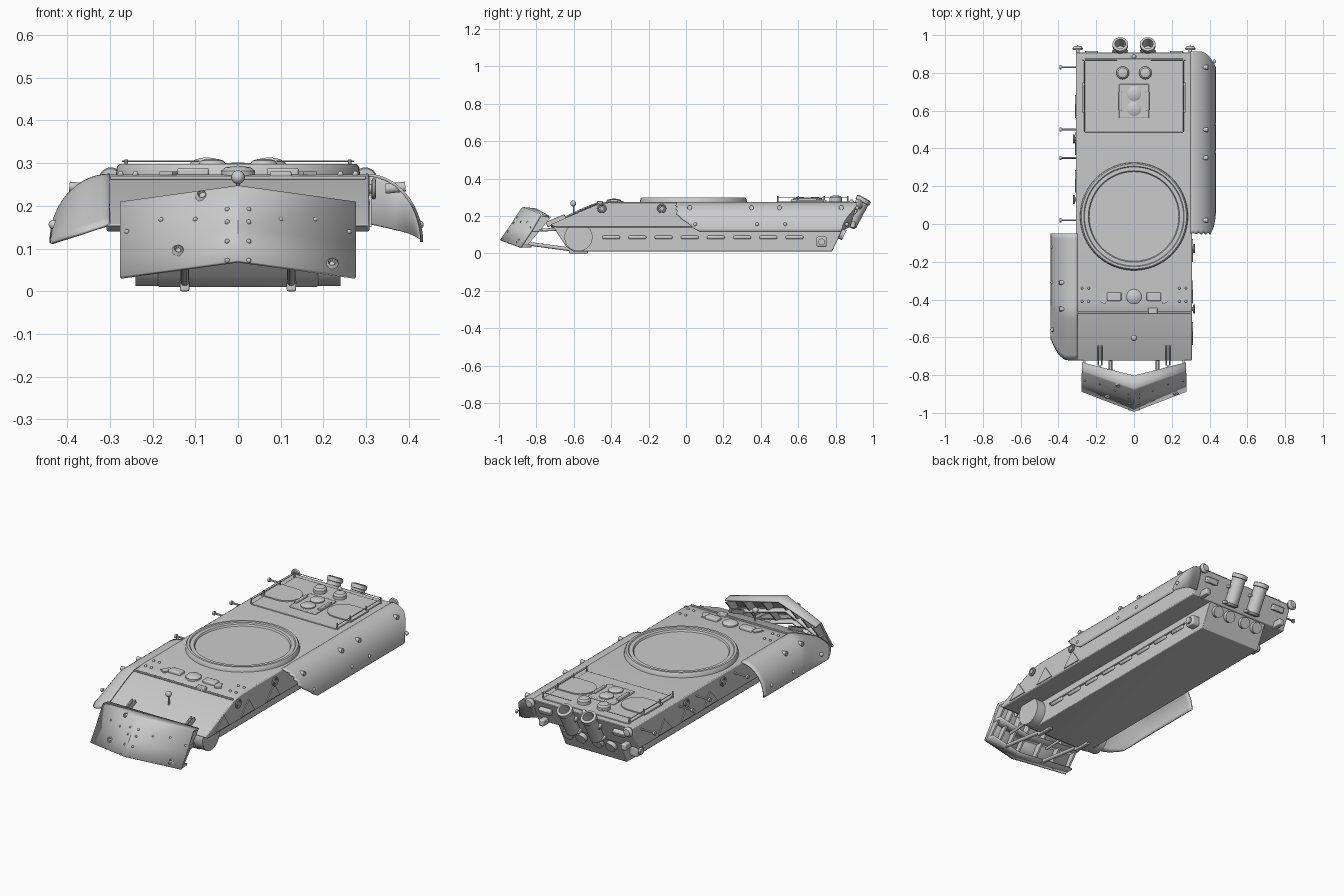
import bpy, bmesh, math
from mathutils import Vector, Matrix


def finish(name, bm, bevel=0, solid=0, angle=35):
    bmesh.ops.remove_doubles(bm, verts=bm.verts, dist=1e-5)
    bmesh.ops.recalc_face_normals(bm, faces=bm.faces)
    me = bpy.data.meshes.new(name)
    bm.to_mesh(me)
    bm.free()
    me.shade_smooth()
    me.set_sharp_from_angle(angle=math.radians(angle))
    ob = bpy.data.objects.new(name, me)
    bpy.context.collection.objects.link(ob)
    if solid:
        m = ob.modifiers.new("thickness", 'SOLIDIFY')
        m.thickness, m.offset = solid, 0
    if bevel:
        m = ob.modifiers.new("bevel", 'BEVEL')
        m.width, m.segments = bevel, 2
    return ob


def box(name, loc, dims, rx=0, rz=0, bevel=0):
    bm = bmesh.new()
    mat = (Matrix.Translation(loc) @ Matrix.Rotation(rz, 4, 'Z') @ Matrix.Rotation(rx, 4, 'X')
           @ Matrix.Diagonal((*dims, 1)))
    bmesh.ops.create_cube(bm, size=1, matrix=mat)
    return finish(name, bm, bevel)


def prism(name, pts, x0, x1, bevel=0):
    """Extrude a (y, z) outline along x."""
    bm = bmesh.new()
    f = bm.faces.new([bm.verts.new((x0, y, z)) for y, z in pts])
    ext = bmesh.ops.extrude_face_region(bm, geom=[f])['geom']
    bmesh.ops.translate(bm, vec=(x1 - x0, 0, 0), verts=[g for g in ext if isinstance(g, bmesh.types.BMVert)])
    return finish(name, bm, bevel)


def lathe(name, prof, loc, axis=(0, 0, 1), n=24):
    """Revolve (radius, height) points around an axis."""
    bm = bmesh.new()
    vs = [bm.verts.new((r, 0, h)) for r, h in prof]
    es = [bm.edges.new(p) for p in zip(vs, vs[1:])]
    bmesh.ops.spin(bm, geom=vs + es, cent=(0, 0, 0), axis=(0, 0, 1), angle=2 * math.pi, steps=n)
    rot = Vector(axis).to_track_quat('Z', 'Y').to_matrix().to_4x4()
    bmesh.ops.transform(bm, matrix=Matrix.Translation(loc) @ rot, verts=bm.verts)
    return finish(name, bm)


def rod(name, a, b, r, n=16):
    d = Vector(b) - Vector(a)
    return lathe(name, [(0, 0), (r, 0), (r, d.length), (0, d.length)], a, d, n)


def dome(name, loc, r, h, axis=(0, 0, 1), n=16):
    prof = [(0, 0)] + [(r * math.cos(i * math.pi / 10), h * math.sin(i * math.pi / 10)) for i in range(6)]
    return lathe(name, prof, loc, axis, n)


def ball(name, loc, r):
    bm = bmesh.new()
    bmesh.ops.create_uvsphere(bm, u_segments=16, v_segments=10, radius=r, matrix=Matrix.Translation(loc))
    return finish(name, bm)


def ring(name, loc, axis, r=0.02, t=0.005):
    prof = [(r + t * math.cos(i * math.pi / 4), t * math.sin(i * math.pi / 4)) for i in range(9)]
    return lathe(name, prof, loc, axis, 16)


def sheet(name, fn, us, vs, thick):
    bm = bmesh.new()
    g = [[bm.verts.new(fn(u, v)) for v in vs] for u in us]
    for a, b in zip(g, g[1:]):
        for i in range(len(vs) - 1):
            bm.faces.new((a[i], b[i], b[i + 1], a[i + 1]))
    return finish(name, bm, solid=thick)


# Hull: wide upper body over a narrow lower tub
prism("upper_hull", [(-0.725, 0.155), (-0.47, 0.264), (-0.40, 0.274), (0.91, 0.274), (0.85, 0.14), (-0.70, 0.14)],
      -0.308, 0.308, 0.005)
prism("lower_hull", [(-0.715, 0.15), (-0.64, 0.035), (-0.60, 0.01), (0.78, 0.01), (0.845, 0.145)], -0.187, 0.187, 0.003)


# Curved fenders: front left and rear right
def front_fender(u, v):
    t = u * math.pi / 2
    x, za = 0.30 + 0.138 * math.sin(t), 0.115 + 0.157 * math.cos(t)
    yf = -0.72 + 0.11 * max(0, (x - 0.35) / 0.088) ** 2
    zf = 0.157 - 0.045 * (x - 0.30) / 0.138
    y = -0.05 + (yf + 0.05) * v
    k = max(0, (v - 0.62) / 0.38) ** 1.15
    return (-x, y, za + (zf - za) * k)


def rear_fender(u, v):
    t = u * math.pi / 2
    x, za = 0.30 + 0.13 * math.sin(t), 0.115 + 0.157 * math.cos(t)
    ys = -0.05 + 0.12 * max(0, (0.205 - za) / 0.09) + 0.006 * math.sin(u * 40)
    ye = 0.91 - 0.08 * max(0, (x - 0.35) / 0.08) ** 2
    if v > 1:
        return (x, ye - 0.045 * (1 - u), min(za, 0.16 - 0.045 * u))
    return (x, ys + (ye - ys) * v, za)


us = [i / 14 for i in range(15)]
sheet("front_left_fender", front_fender, us, [i / 24 for i in range(25)], 0.007)
sheet("rear_right_fender", rear_fender, us, [0, 0.02, 0.3, 0.6, 0.9, 0.97, 1, 1.1], 0.007)

# Turret ring
lathe("turret_ring", [(0, 0.012), (0.237, 0.012), (0.242, 0.021), (0.262, 0.021), (0.266, 0.026), (0.278, 0.026),
                      (0.284, 0.018), (0.286, 0)], (0, 0.04, 0.272), n=64)

# Engine deck with side grilles and central hatch cluster
box("engine_deck_plate", (0, 0.68, 0.275), (0.52, 0.39, 0.008), bevel=0.002)
for s in (-1, 1):
    box("grille_cover", (s * 0.223, 0.67, 0.281), (0.10, 0.16, 0.008))
    rod("grille_cover_end", (s * 0.172, 0.67, 0.277), (s * 0.172, 0.67, 0.285), 0.08, 32)
    lathe("filler_cap", [(0, 0), (0.034, 0), (0.034, 0.02), (0.026, 0.03), (0.012, 0.034), (0, 0.034)],
          (s * 0.06, 0.80, 0.276))
    for y in (0.49, 0.60, 0.74, 0.865):
        rod("deck_post", (s * 0.262, y, 0.27), (s * 0.262, y, 0.308), 0.004, 8)
    rod("deck_side_rail", (s * 0.262, 0.49, 0.298), (s * 0.262, 0.865, 0.298), 0.002, 6)
    rod("deck_cross_rail", (s * 0.09, 0.865, 0.305), (s * 0.272, 0.865, 0.305), 0.002, 6)
    box("hatch_latch", (s * 0.072, 0.65, 0.288), (0.018, 0.10, 0.016), bevel=0.003)
box("hatch_base", (0, 0.65, 0.282), (0.16, 0.18, 0.012), bevel=0.004)
for y in (0.61, 0.69):
    lathe("hatch_cap", [(0, 0), (0.038, 0), (0.038, 0.008), (0.028, 0.014), (0, 0.016)], (0, y, 0.286))
ball("deck_knob", (0, 0.885, 0.276), 0.012)

# Driver hatch with periscopes, hinge line and lamp on the front plate
lathe("driver_hatch", [(0, 0), (0.04, 0), (0.04, 0.012), (0.03, 0.02), (0, 0.024)], (0, -0.385, 0.27))
for s in (-1, 1):
    box("periscope", (s * 0.105, -0.385, 0.278), (0.075, 0.045, 0.022), bevel=0.006)
    box("periscope_wing", (s * 0.157, -0.395, 0.276), (0.035, 0.05, 0.008), rz=s * 0.5)
    for x in (0.24, 0.275):
        for y in (-0.34, -0.41):
            dome("deck_bolt", (s * x, y, 0.272), 0.007, 0.01, n=10)
box("front_hinge_line", (0, -0.47, 0.266), (0.60, 0.012, 0.008), bevel=0.002)
box("tow_bracket", (0.10, -0.46, 0.272), (0.05, 0.03, 0.018), bevel=0.004)
rod("lamp_post", (0, -0.60, 0.20), (0, -0.60, 0.262), 0.005, 10)
ball("front_lamp", (0, -0.603, 0.267), 0.016)

# Running gear remains: drive drums, idler mounts and side strips
for s in (-1, 1):
    rod("drive_drum", (s * 0.18, -0.575, 0.087), (s * 0.24, -0.575, 0.087), 0.075, 40)
    box("idler_mount", (s * 0.20, 0.725, 0.062), (0.06, 0.055, 0.055), bevel=0.008)
    rod("idler_axle", (s * 0.22, 0.725, 0.062), (s * 0.24, 0.725, 0.062), 0.018)
    box("side_strip", (s * 0.188, 0.09, 0.098), (0.012, 1.10, 0.006))
    for i in range(8):
        box("side_pad", (s * 0.189, -0.40 + i * 0.14, 0.086), (0.016, 0.095, 0.018), bevel=0.007)
    for y in (-0.45, -0.13):
        y = y if s > 0 else -y
        rod("lug_stub", (s * 0.30, y, 0.24), (s * 0.322, y, 0.24), 0.011)
        ring("lifting_ring", (s * 0.318, y, 0.24), (1, 0, 0))
    # Triangular stiffeners on the bare hull flank
    for y in (-0.58, -0.36, -0.14):
        y = y if s > 0 else -y * 0.9 + 0.1
        prism("flank_stiffener", [(y - 0.06, 0.15), (y + 0.06, 0.15), (y + 0.01, 0.225)], s * 0.306, s * 0.313)

# Fender pins and bolts
for y in (0.02, 0.35, 0.50, 0.83):
    rod("fender_pin", (-0.30, y, 0.243), (-0.385, y, 0.243), 0.005, 10)
    rod("fender_pin_head", (-0.385, y, 0.243), (-0.395, y, 0.243), 0.011, 12)
    rod("fender_boss", (0.345, y, 0.24), (0.392, y, 0.245), 0.012, 14)
    dome("fender_bolt", (0.423, y + 0.03, 0.155), 0.011, 0.012, (1, 0, 0.4))
for y in (-0.31, -0.45):
    rod("fender_boss", (-0.345, y, 0.24), (-0.395, y, 0.245), 0.012, 14)
for y in (-0.12, -0.31, -0.56):
    dome("fender_bolt", (-0.43, y, 0.155), 0.011, 0.014, (-1, 0, 0.4))

# Exhausts, tow lugs and lamps at the rear
slope = Vector((0, 0.085, 0.16))
for s in (-1, 1):
    lathe("exhaust_pipe", [(0, 0), (0.026, 0), (0.036, 0.012), (0.036, 0.15), (0.041, 0.152), (0.041, 0.172),
                           (0.028, 0.176), (0.026, 0.10), (0, 0.10)], (s * 0.073, 0.872, 0.142), slope, 28)
    for h in (0.155, 0.235):
        box("exhaust_bracket", (s * 0.073, 0.868 + (h - 0.155) * 0.4, h), (0.085, 0.04, 0.016), rx=-0.4, bevel=0.003)
    rod("rear_lamp_post", (s * 0.298, 0.885, 0.262), (s * 0.298, 0.93, 0.262), 0.01)
    lathe("rear_lamp", [(0, 0), (0.025, 0), (0.028, 0.01), (0.018, 0.022), (0, 0.024)], (s * 0.298, 0.92, 0.262), (0, 1, 0))
    box("rear_tow_lug", (s * 0.25, 0.87, 0.155), (0.03, 0.07, 0.035), bevel=0.006)
    box("rear_light_box", (s * 0.225, 0.90, 0.225), (0.07, 0.025, 0.03), rx=-0.4, bevel=0.004)
    for x in (0.05, 0.13):
        rod("rear_cover", (s * x, 0.82, 0.11), (s * x, 0.846, 0.098), 0.03, 24)

# V-shaped dozer blade: rows are (y, z, end sweep)
rows = [(-0.990, 0.070, 0.105), (-0.936, 0.148, 0.102), (-0.876, 0.240, 0.097), (-0.868, 0.243, 0.093), (-0.803, 0.236, 0.070)]


def blade(x, i):
    y, z, k = rows[i]
    a = abs(x) / 0.275
    return (x, y + k * a, z - 0.038 * a)


sheet("dozer_blade", blade, (-0.275, 0, 0.275), range(5), 0.010)
for x in (-0.262, -0.18, -0.09, 0.0, 0.09, 0.18, 0.262):
    a = abs(x) / 0.275
    prism("blade_rib", [(y + 0.1 * a, z - 0.038 * a) for y, z in
                        [(-0.985, 0.072), (-0.87, 0.238), (-0.815, 0.232), (-0.90, 0.13), (-0.95, 0.072)]], x - 0.005, x + 0.005)
for y, z in ((-0.945, 0.075), (-0.885, 0.16)):
    sheet("blade_cross_beam", lambda x, v: (x, y + v + 0.1 * abs(x) / 0.275, z - 0.038 * abs(x) / 0.275),
          (-0.27, 0, 0.27), (-0.035, 0.02), 0.012)


def on_blade(x, zc, out=0.004):
    a = abs(x) / 0.275
    return (x, -0.990 + (zc - 0.07) * 0.68 + 0.101 * a - out, zc - 0.038 * a)


for s in (-1, 1):
    bolts = [(0.025, z) for z in (0.075, 0.12, 0.165, 0.195)] + [(0.10, 0.182), (0.18, 0.192), (0.26, 0.175)]
    for x, z in bolts:
        dome("blade_bolt", on_blade(s * x, z), 0.006, 0.007, (s * 0.2, -0.8, 0.5), 10)
    # Push arms and upper struts
    rod("push_arm", (s * 0.125, -0.56, 0.014), (s * 0.125, -0.90, 0.06), 0.010, 12)
    box("push_arm_foot", (s * 0.125, -0.575, 0.015), (0.022, 0.10, 0.03), bevel=0.004)
    rod("upper_strut", (s * 0.125, -0.68, 0.13), (s * 0.125, -0.86, 0.12), 0.008, 12)
    for d in (-0.009, 0.009):
        box("strut_lug", (s * 0.18 + d, -0.695, 0.175), (0.007, 0.11, 0.03), rx=0.4, bevel=0.003)

# Battle damage: punched craters with raised lips on blade and front plate
for x, z in ((-0.14, 0.115), (0.22, 0.095), (-0.085, 0.235)):
    lathe("shell_crater", [(0, 0.001), (0.006, 0.001), (0.010, 0.008), (0.016, 0.0)], on_blade(x, z, 0.005), (0, -0.8, 0.55), 9)
